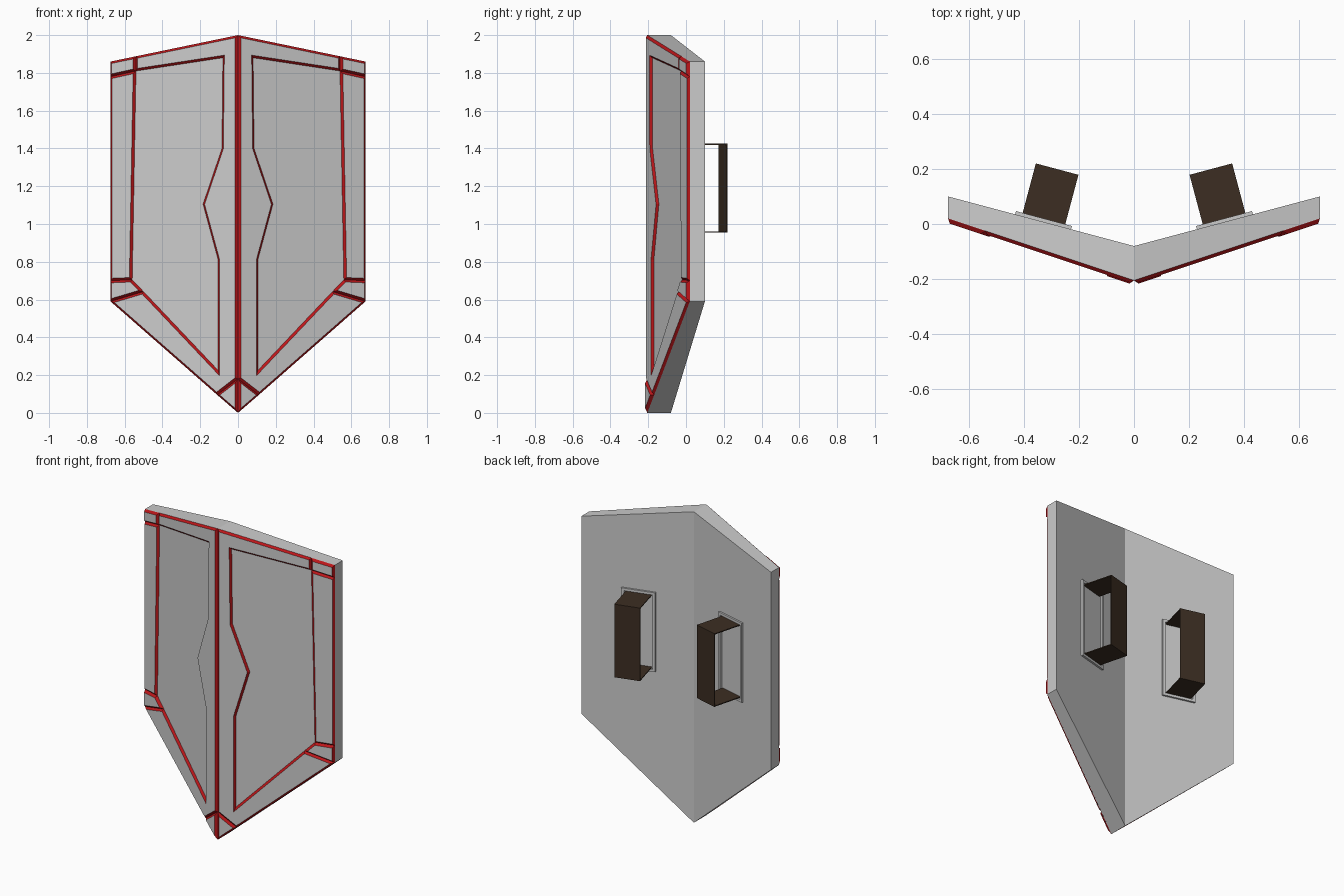
import bpy, bmesh, math
from mathutils import Matrix, Vector

if "Cube" in bpy.data.objects:
    bpy.data.objects.remove(bpy.data.objects["Cube"])


def material(name, rgb):
    m = bpy.data.materials.new(name)
    m.diffuse_color = (*rgb, 1)
    m.use_nodes = True
    m.node_tree.nodes["Principled BSDF"].inputs["Base Color"].default_value = m.diffuse_color
    return m


RED = material("red_trim", (0.5, 0.008, 0.01))
BROWN = material("brown_leather", (0.045, 0.027, 0.016))


def finish(name, bm, mats=()):
    """Turn a right-half bmesh into an object mirrored across x = 0."""
    mesh = bpy.data.meshes.new(name)
    bm.to_mesh(mesh)
    bm.free()
    for m in mats:
        mesh.materials.append(m)
    ob = bpy.data.objects.new(name, mesh)
    bpy.context.collection.objects.link(ob)
    mod = ob.modifiers.new("mirror", 'MIRROR')
    mod.use_clip = True
    return ob


def front_y(x):
    return -0.205 + x * 0.225 / 0.675


def back_y(x):
    return -0.08 + x * 0.18 / 0.675


# Shield body: folded slab, open along the centre where the mirror joins
outline = [(0, 2), (0.675, 1.86), (0.675, 0.59), (0, 0)]
bm = bmesh.new()
front = [bm.verts.new((x, front_y(x), z)) for x, z in outline]
back = [bm.verts.new((x, back_y(x), z)) for x, z in outline]
bm.faces.new(front)
bm.faces.new(back[::-1])
for i in range(3):
    bm.faces.new((front[i], back[i], back[i + 1], front[i + 1]))
bmesh.ops.recalc_face_normals(bm, faces=bm.faces)
if next(f for f in bm.faces if all(v in front for v in f.verts)).normal.y > 0:
    bmesh.ops.reverse_faces(bm, faces=bm.faces)
finish("shield_body", bm)


def plate(name, points, depth):
    """Raised grey plate with red sloping walls on the shield front."""
    bm = bmesh.new()
    face = bm.faces.new([bm.verts.new((x, front_y(x), z)) for x, z in points])
    face.normal_update()
    if face.normal.y > 0:
        face.normal_flip()
    walls = bmesh.ops.inset_region(bm, faces=[face], thickness=0.012, depth=depth,
                                   use_boundary=True, use_even_offset=True)["faces"]
    for f in walls:
        f.material_index = 1
    finish(name, bm, (None, RED))


# Front border plates and corner plates around the recessed panel
plate("main_border", [(0, 2), (0.54, 1.888), (0.54, 1.81), (0.08, 1.88), (0.085, 1.4),
                      (0.185, 1.105), (0.105, 0.81), (0.105, 0.225), (0.5, 0.642),
                      (0.675, 0.59), (0.11, 0.095), (0, 0.18)], 0.012)
plate("side_border", [(0.54, 1.81), (0.675, 1.78), (0.675, 0.70), (0.56, 0.705)], 0.012)
plate("upper_corner_plate", [(0.54, 1.888), (0.675, 1.86), (0.675, 1.78), (0.54, 1.81)], 0.016)
plate("lower_corner_plate", [(0.56, 0.705), (0.675, 0.70), (0.675, 0.59), (0.5, 0.642)], 0.016)
plate("tip_plate", [(0, 0.18), (0.11, 0.095), (0, 0)], 0.016)

# Handles stand square to the sloping back
place = Matrix.Translation((0.33, back_y(0.33), 1.19)) @ Matrix.Rotation(math.atan(0.18 / 0.675), 4, 'Z')


def bars(name, boxes, mats=()):
    bm = bmesh.new()
    for centre, size in boxes:
        m = place @ Matrix.Translation(centre) @ Matrix.Diagonal((*size, 1))
        bmesh.ops.create_cube(bm, size=1, matrix=m)
    finish(name, bm, mats)


# Strap: two arms and a grip
bars("handle_strap",
     [((0, 0.098, s * 0.232), (0.16, 0.196, 0.006)) for s in (-1, 1)]
     + [((0, 0.195, 0), (0.16, 0.006, 0.47))], (BROWN,))

# Thin mounting frame around the strap base
bars("handle_frame",
     [((0, 0.004, s * 0.247), (0.21, 0.016, 0.016)) for s in (-1, 1)]
     + [((s * 0.097, 0.004, 0), (0.016, 0.016, 0.478)) for s in (-1, 1)])
